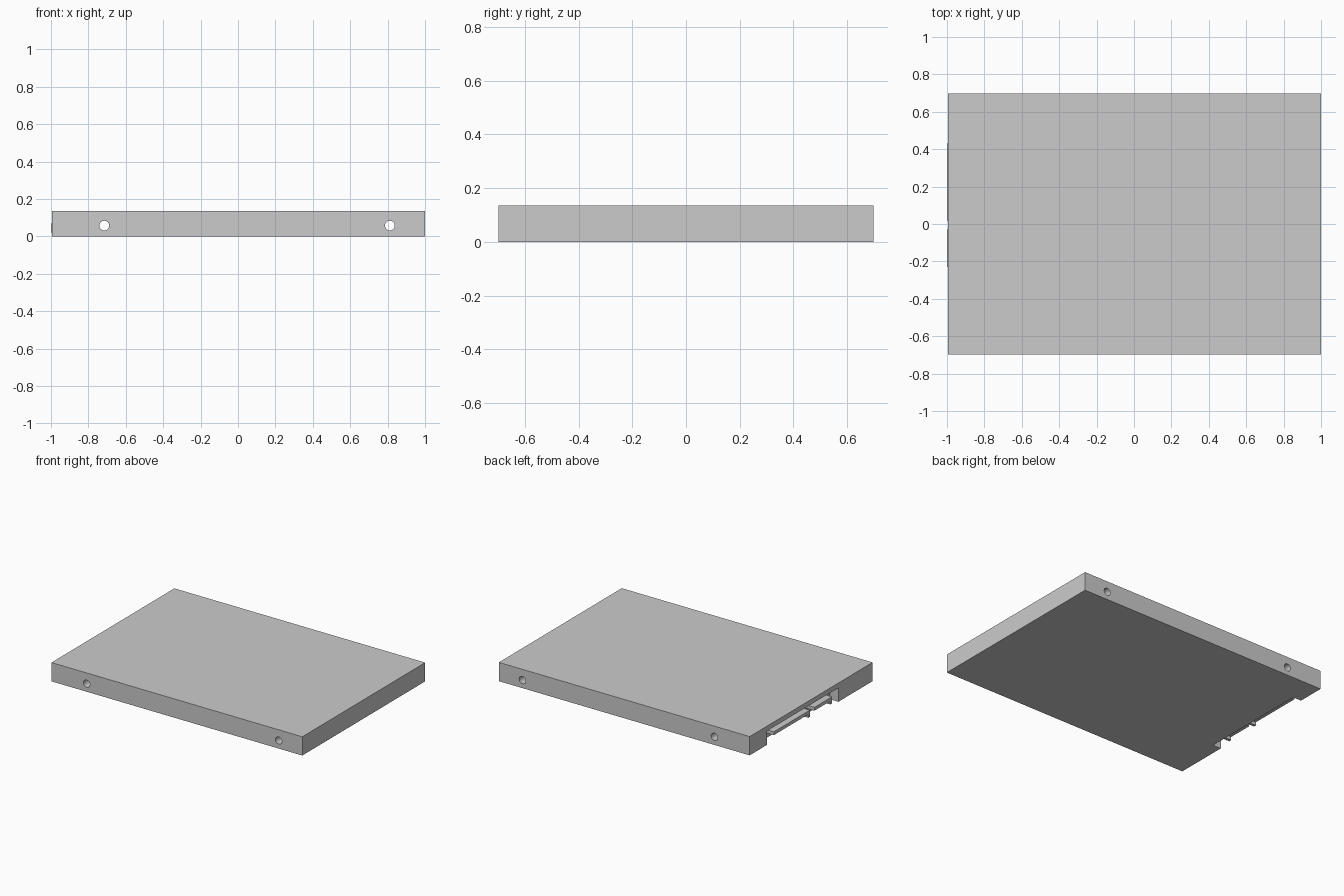
import bpy, math

if "Cube" in bpy.data.objects:
    bpy.data.objects.remove(bpy.data.objects["Cube"])

def box(name, x, y, z):
    """Box from (min, max) ranges on each axis."""
    bpy.ops.mesh.primitive_cube_add(size=1, location=[sum(r) / 2 for r in (x, y, z)])
    ob = bpy.context.object
    ob.name = name
    ob.scale = [r[1] - r[0] for r in (x, y, z)]
    bpy.ops.object.transform_apply(location=True, rotation=False, scale=True)
    return ob

def cut(target, cutter):
    mod = target.modifiers.new("cut", 'BOOLEAN')
    mod.operation, mod.solver, mod.object = 'DIFFERENCE', 'EXACT', cutter
    bpy.context.view_layer.objects.active = target
    bpy.ops.object.modifier_apply(modifier=mod.name)
    bpy.data.objects.remove(cutter)

BACK = -0.995   # connector end of the case
DEPTH = 0.065   # depth of the connector recess

# Drive case
case = box("drive_case", (BACK, 1.0), (-0.698, 0.698), (0, 0.135))

# Connector recess, open at the end and the underside
cut(case, box("recess_cutter", (BACK - 0.1, BACK + DEPTH), (-0.31, 0.50), (-0.1, 0.10)))

# Mounting screw holes running across the case
for x in (-0.715, 0.812):
    bpy.ops.mesh.primitive_cylinder_add(vertices=32, radius=0.026, depth=2,
                                        location=(x, 0, 0.058), rotation=(math.pi / 2, 0, 0))
    cut(case, bpy.context.object)

# L-shaped connector tongues: flat blade with a down-turned key at one end
def tongue(name, y0, y1, top=0.068, thick=0.024, key=0.02, low=0.02):
    profile = [(y0, low), (y0 + key, low), (y0 + key, top - thick),
               (y1, top - thick), (y1, top), (y0, top)]
    x0, x1 = -1.0, BACK + DEPTH + 0.005
    n = len(profile)
    verts = [(x, y, z) for x in (x0, x1) for y, z in profile]
    faces = [list(range(n))[::-1], list(range(n, 2 * n))]
    faces += [(i, (i + 1) % n, (i + 1) % n + n, i + n) for i in range(n)]
    mesh = bpy.data.meshes.new(name)
    mesh.from_pydata(verts, [], faces)
    ob = bpy.data.objects.new(name, mesh)
    bpy.context.collection.objects.link(ob)

tongue("power_tongue", 0.02, 0.43)
tongue("data_tongue", -0.23, -0.03)
